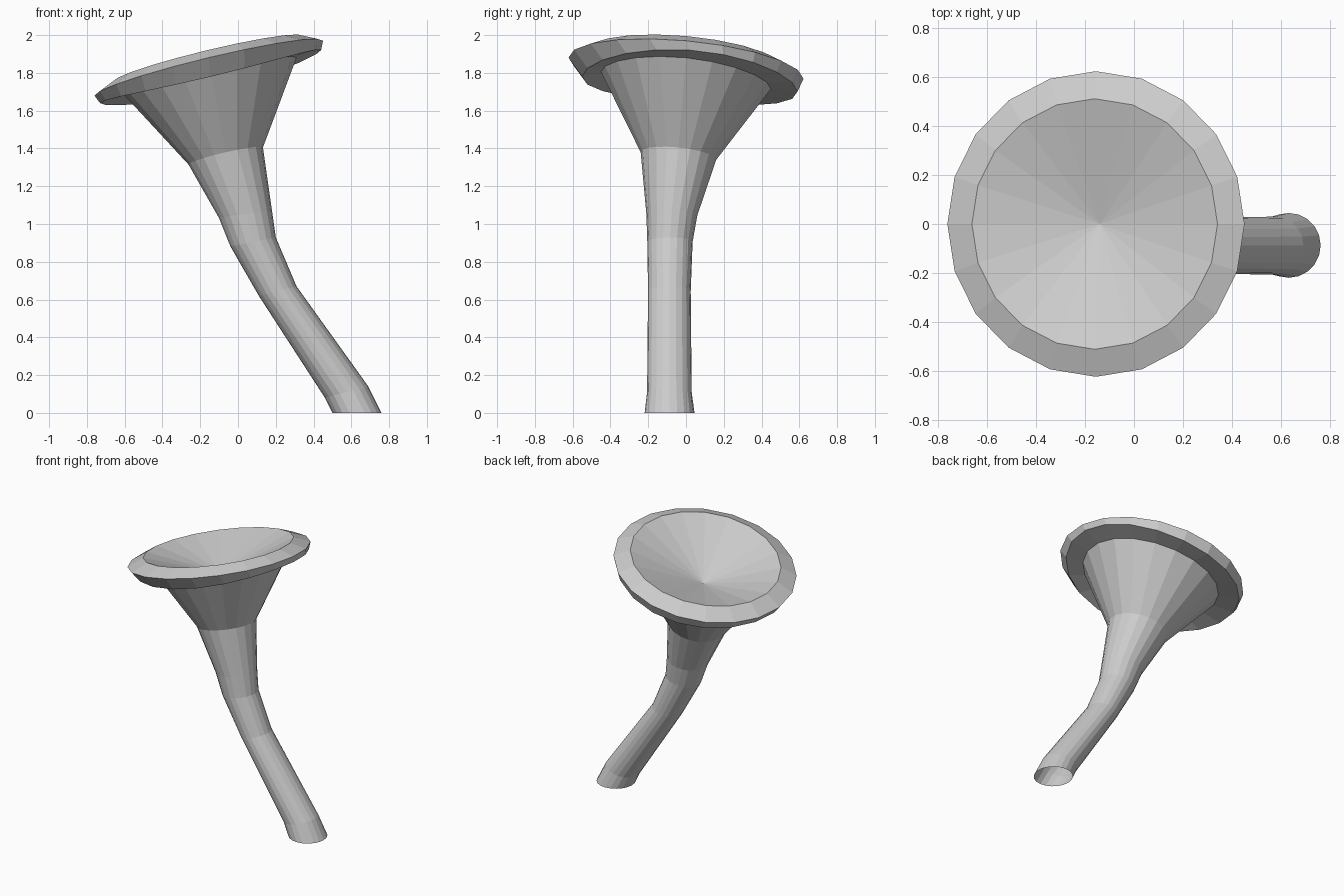
import bpy, bmesh, math

if "Cube" in bpy.data.objects:
    bpy.data.objects.remove(bpy.data.objects["Cube"])

SIDES = 20


def ring(bm, cx, cy, cz, rx, ry, sx, sy, wave):
    """Tilted oval ring; sx, sy are slopes, wave lifts the x ends and drops the y ends."""
    verts = []
    for i in range(SIDES):
        a = 2 * math.pi * i / SIDES
        dx, dy = rx * math.cos(a), ry * math.sin(a)
        z = cz + sx * dx + sy * dy + wave * math.cos(2 * a)
        verts.append(bm.verts.new((cx + dx, cy + dy, z)))
    return verts


def loft(name, sections, apex=None):
    """Join successive rings with quads, optionally ending in a fan to a point."""
    bm = bmesh.new()
    rings = [ring(bm, *s) for s in sections]
    for lo, hi in zip(rings, rings[1:]):
        for i in range(SIDES):
            j = (i + 1) % SIDES
            bm.faces.new((lo[i], lo[j], hi[j], hi[i]))
    if apex:
        tip = bm.verts.new(apex)
        for i in range(SIDES):
            bm.faces.new((rings[-1][i], rings[-1][(i + 1) % SIDES], tip))
    mesh = bpy.data.meshes.new(name)
    bm.to_mesh(mesh)
    bm.free()
    obj = bpy.data.objects.new(name, mesh)
    bpy.context.collection.objects.link(obj)
    return obj


# Ring where the stem flares into the cap
neck = (-.065, -.04, 1.36, .197, .20, .23, -.10, 0)

# Curved hollow stem, open at the bottom
loft("stem", [
    (.63, -.087, 0, .13, .132, 0, 0, 0),
    (.575, -.088, .11, .115, .118, .26, 0, 0),
    (.21, -.088, .645, .10, .113, .25, 0, 0),
    (.08, -.085, .905, .12, .12, .20, 0, 0),
    (.04, -.075, 1.05, .14, .135, .14, -.03, 0),
    neck,
])

# Funnel cap: outer cone, drooping lip, rim, inner edge and sunken top
loft("cap", [
    neck,
    (-.145, 0, 1.77, .455, .45, .22, -.10, .01),
    (-.145, .02, 1.76, .585, .57, .24, -.07, .02),
    (-.155, 0, 1.825, .605, .622, .24, -.09, 0),
    (-.16, 0, 1.875, .50, .51, .24, -.09, 0),
], apex=(-.14, 0, 1.69))
